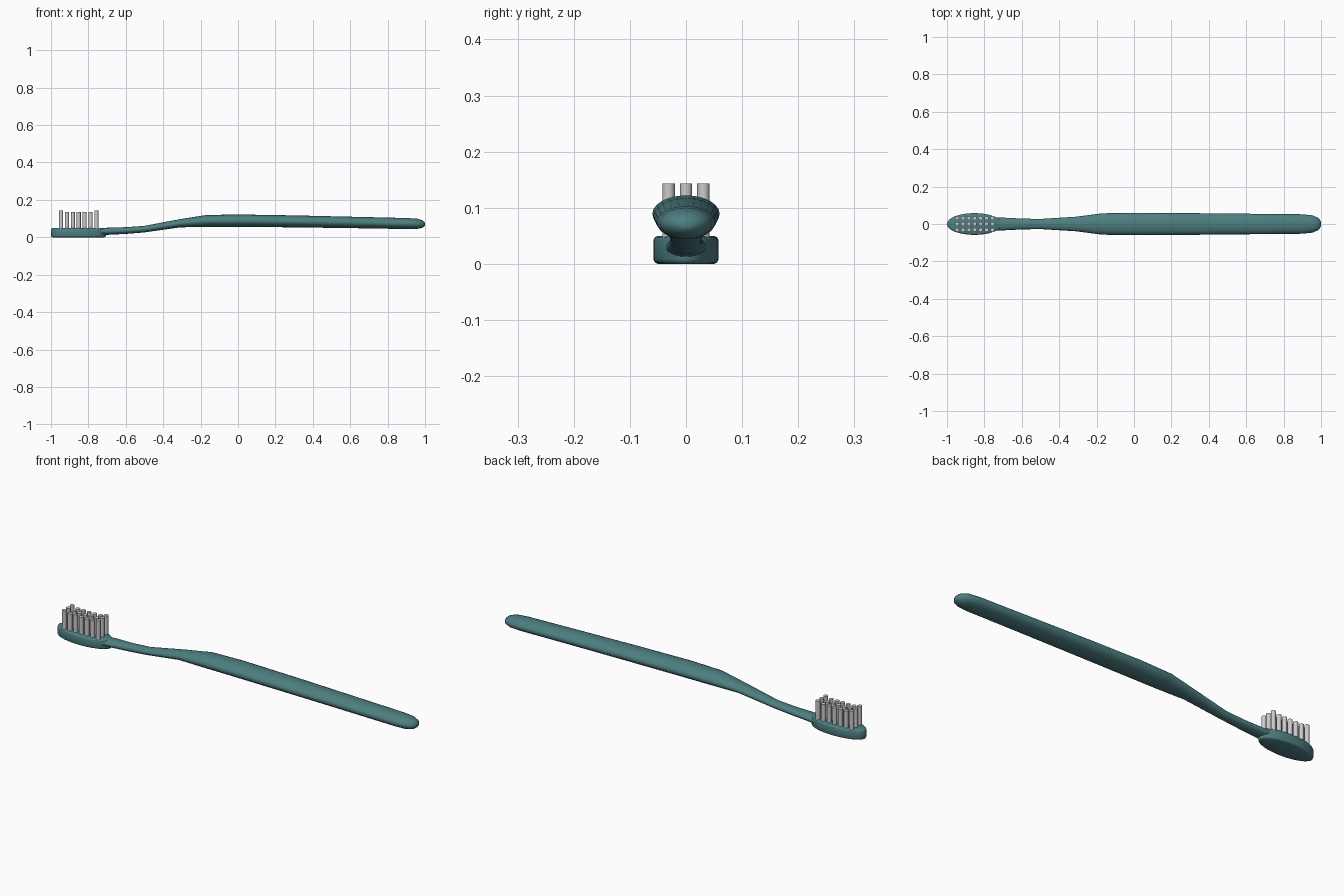
import bpy, bmesh, math

if "Cube" in bpy.data.objects:
    bpy.data.objects.remove(bpy.data.objects["Cube"])

teal = bpy.data.materials.new("teal_plastic")
teal.diffuse_color = (0.075, 0.21, 0.22, 1)
teal.use_nodes = True
teal.node_tree.nodes["Principled BSDF"].inputs["Base Color"].default_value = teal.diffuse_color


def finish(name, bm, mat=None, angle=40):
    bmesh.ops.recalc_face_normals(bm, faces=bm.faces)
    me = bpy.data.meshes.new(name)
    bm.to_mesh(me)
    bm.free()
    ob = bpy.data.objects.new(name, me)
    bpy.context.collection.objects.link(ob)
    if mat:
        me.materials.append(mat)
    bpy.context.view_layer.objects.active = ob
    ob.select_set(True)
    bpy.ops.object.shade_smooth_by_angle(angle=math.radians(angle))
    ob.select_set(False)
    return ob


def loft(name, make_rings, mat, angle):
    bm = bmesh.new()
    rings = [[bm.verts.new(p) for p in ring] for ring in make_rings]
    n = len(rings[0])
    for a, b in zip(rings, rings[1:]):
        for i in range(n):
            j = (i + 1) % n
            bm.faces.new((a[i], a[j], b[j], b[i]))
    bm.faces.new(rings[0])
    bm.faces.new(rings[-1])
    return finish(name, bm, mat, angle)


def circle(n):
    return [(math.cos(2 * math.pi * i / n), math.sin(2 * math.pi * i / n)) for i in range(n)]


# Handle: elliptical sections (x, bottom z, top z, half width)
sections = [
    (-0.735, 0.012, 0.049, 0.036), (-0.70, 0.013, 0.051, 0.034),
    (-0.60, 0.018, 0.054, 0.029), (-0.50, 0.026, 0.061, 0.027),
    (-0.31, 0.053, 0.097, 0.039), (-0.17, 0.056, 0.119, 0.057),
    (0.00, 0.056, 0.122, 0.060), (0.30, 0.053, 0.117, 0.058),
    (0.60, 0.049, 0.110, 0.055), (0.90, 0.044, 0.103, 0.052),
    (0.955, 0.044, 0.100, 0.046), (0.985, 0.050, 0.092, 0.033),
    (0.997, 0.059, 0.082, 0.018), (1.0, 0.064, 0.077, 0.008),
]
loft("handle",
     [[(x, w * c, (lo + hi) / 2 + (hi - lo) / 2 * s) for c, s in circle(24)]
      for x, lo, hi, w in sections], teal, 50)

# Head: oval plate with rounded rims (inset, z)
rim = [(0.008, 0.0), (0.0025, 0.0025), (0.0, 0.008), (0.0, 0.042), (0.0025, 0.0475), (0.008, 0.05)]
loft("brush_head",
     [[(-0.853 + (0.147 - d) * c, (0.058 - d) * s, z) for c, s in circle(48)]
      for d, z in rim], teal, 50)

# Bristle tufts: three rows of seven, end columns taller
bm = bmesh.new()
for col in range(7):
    top = 0.143 if col in (0, 6) else 0.135
    for row in (-1, 0, 1):
        tuft = bmesh.ops.create_cone(bm, cap_ends=True, segments=12, radius1=0.011,
                                     radius2=0.011, depth=top - 0.045)
        bmesh.ops.translate(bm, verts=tuft["verts"],
                            vec=(-0.946 + col * 0.0315, row * 0.031, (top + 0.045) / 2))
finish("bristles", bm)
